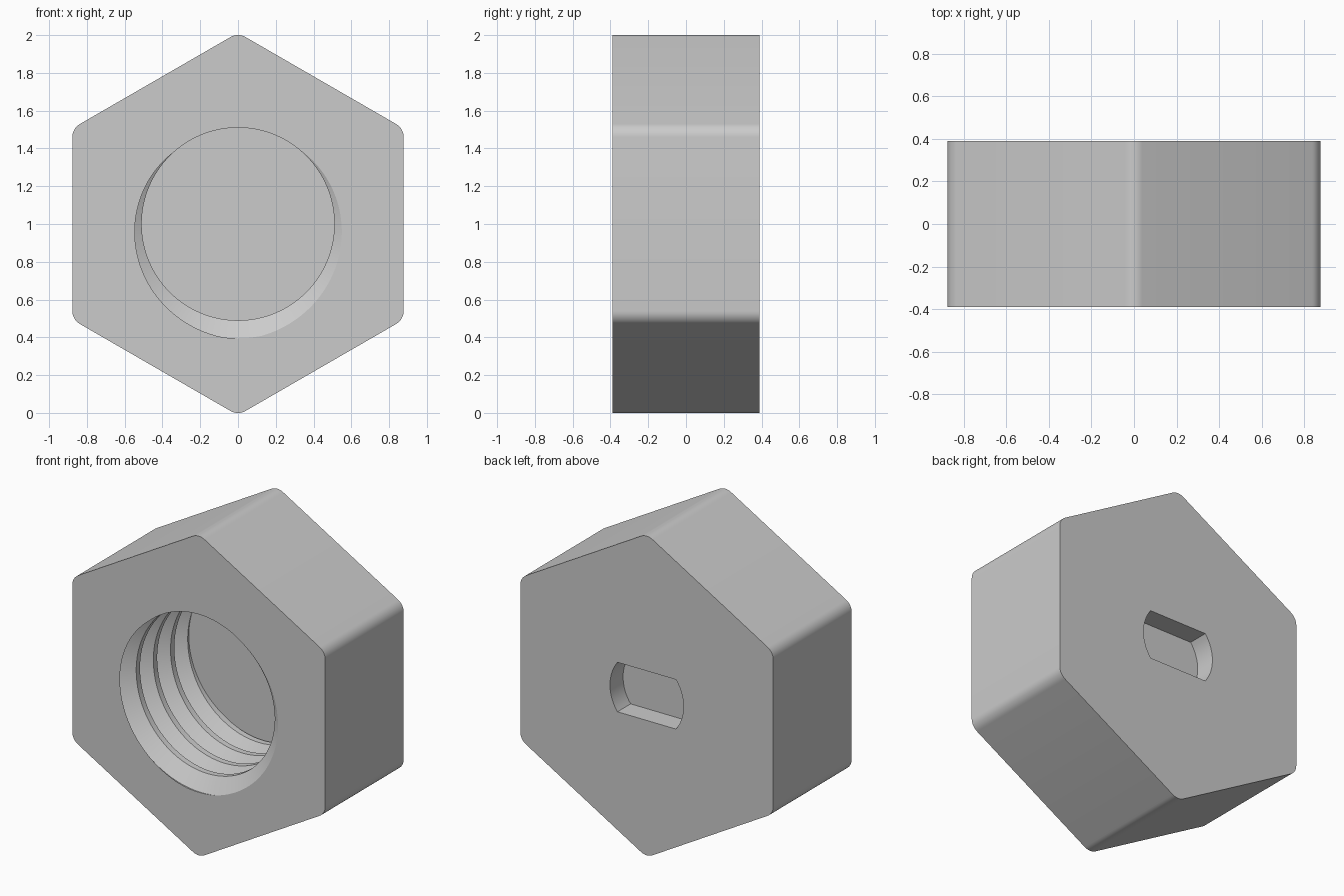
import bpy, bmesh
from math import sin, cos, radians, asin, sqrt

if "Cube" in bpy.data.objects:
    bpy.data.objects.remove(bpy.data.objects["Cube"])

FRONT, BACK, CZ = -0.389, 0.389, 1.0
FLOOR = FRONT + 0.63          # bottom of the blind threaded hole


def add_object(name, bm):
    bmesh.ops.recalc_face_normals(bm, faces=bm.faces[:])
    mesh = bpy.data.meshes.new(name)
    bm.to_mesh(mesh)
    bm.free()
    ob = bpy.data.objects.new(name, mesh)
    bpy.context.collection.objects.link(ob)
    return ob


def prism(name, outline, y0, y1):
    """Extrude an x/z outline along y."""
    bm = bmesh.new()
    rings = [[bm.verts.new((x, y, z + CZ)) for x, z in outline] for y in (y0, y1)]
    n = len(outline)
    for i in range(n):
        j = (i + 1) % n
        bm.faces.new((rings[0][i], rings[0][j], rings[1][j], rings[1][i]))
    for r in rings:
        bm.faces.new(r)
    return add_object(name, bm)


def arc(cx, cz, r, a0, a1, steps):
    return [(cx + r * cos(radians(a0 + (a1 - a0) * i / steps)),
             cz + r * sin(radians(a0 + (a1 - a0) * i / steps))) for i in range(steps + 1)]


def thread_cutter():
    """Right-handed helical thread surface, trimmed flat at both ends and capped."""
    seg, pitch, phase = 128, 0.17, 272
    crest, root = 0.51, 0.605
    # one pitch of the thread: (offset in degrees of turn, radius)
    profile = [(-140, crest), (-10, root), (10, root), (140, crest)]
    bm = bmesh.new()
    cols = []
    for j in range(seg):
        a = 360 * j / seg
        col = []
        for k in range(-3, 8):
            for off, r in profile:
                d = pitch * ((phase - a + off) / 360 + k)
                col.append(bm.verts.new((r * cos(radians(a)), FRONT + d,
                                         CZ + r * sin(radians(a)))))
        cols.append(col)
    for j in range(seg):
        nxt, shift = (cols[j + 1], 0) if j < seg - 1 else (cols[0], -4)
        for m in range(4, len(cols[j]) - 1):
            bm.faces.new((cols[j][m], nxt[m + shift], nxt[m + 1 + shift], cols[j][m + 1]))
    for y, ny in ((FRONT - 0.04, -1), (FLOOR, 1)):
        bmesh.ops.bisect_plane(bm, geom=bm.verts[:] + bm.edges[:] + bm.faces[:], dist=1e-6,
                               plane_co=(0, y, 0), plane_no=(0, ny, 0), clear_outer=True)
    bmesh.ops.delete(bm, geom=[v for v in bm.verts if not v.link_faces], context='VERTS')
    bmesh.ops.holes_fill(bm, edges=[e for e in bm.edges if e.is_boundary], sides=0)
    return add_object("thread_cutter", bm)


def cut(target, cutter):
    mod = target.modifiers.new(cutter.name, 'BOOLEAN')
    mod.operation, mod.solver, mod.object = 'DIFFERENCE', 'EXACT', cutter
    bpy.context.view_layer.objects.active = target
    bpy.ops.object.modifier_apply(modifier=mod.name)
    bpy.data.objects.remove(cutter, do_unlink=True)


# Hexagonal body with rounded corners, point up
corner = 0.08
reach = 0.877 * 2 / sqrt(3) - corner * 2 / sqrt(3)
hexagon = []
for i in range(6):
    a = 30 + 60 * i
    hexagon += arc(reach * cos(radians(a)), reach * sin(radians(a)), corner, a - 30, a + 30, 8)
nut = prism("hex_nut", hexagon, FRONT, BACK)

# Threaded blind hole in the front
cut(nut, thread_cutter())

# Round-ended slot in the back
sr = 0.255
sa = asin(0.155 / sr) * 57.29578
slot = arc(0, 0, sr, -sa, sa, 16) + arc(0, 0, sr, 180 - sa, 180 + sa, 16)
cut(nut, prism("slot_cutter", slot, BACK - 0.13, BACK + 0.1))

# Smooth rounded surfaces, keep edges crisp
bpy.ops.object.select_all(action='DESELECT')
nut.select_set(True)
bpy.context.view_layer.objects.active = nut
bpy.ops.object.shade_smooth_by_angle(angle=radians(30))
